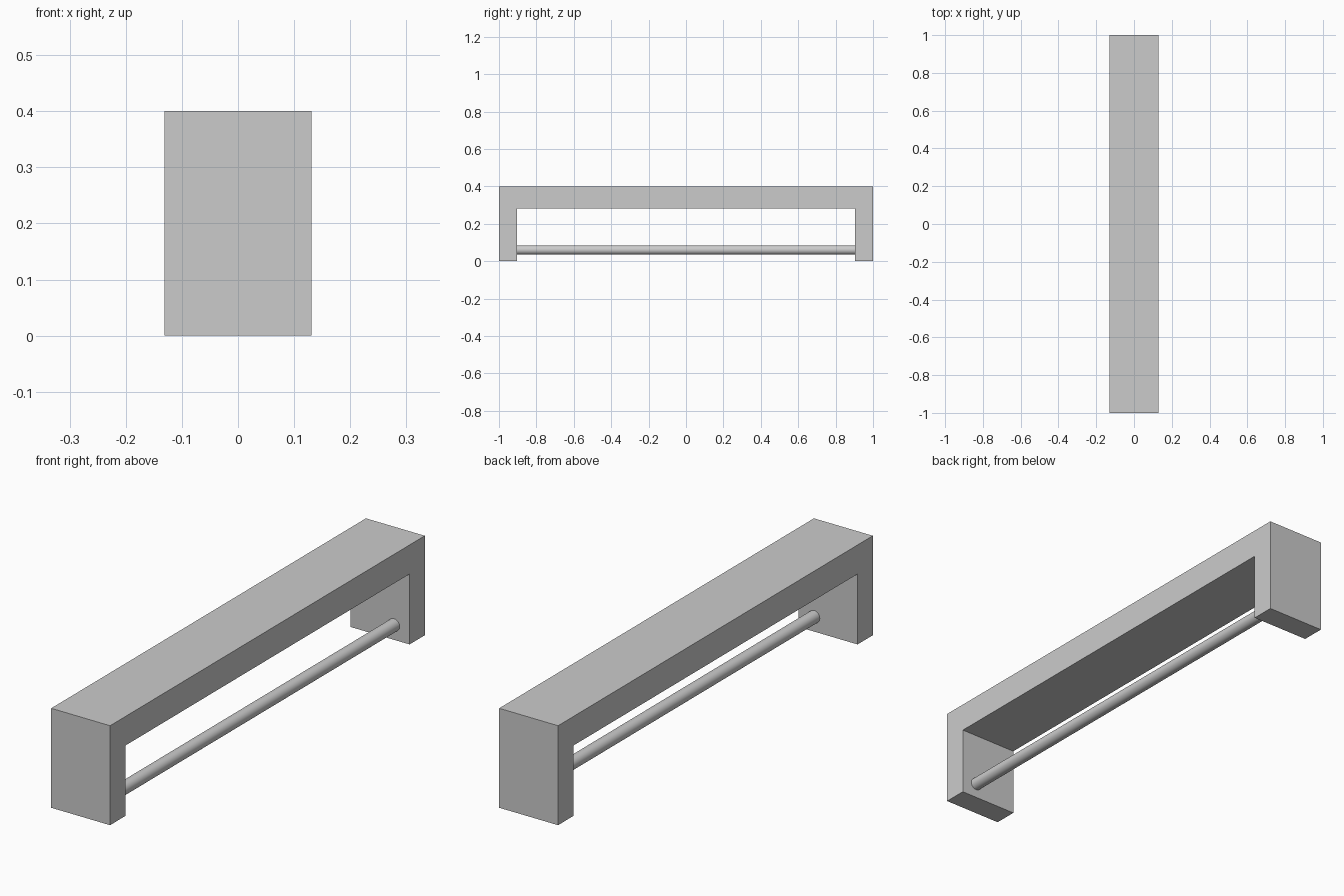
import bpy, bmesh, math

if "Cube" in bpy.data.objects:
    bpy.data.objects.remove(bpy.data.objects["Cube"])

HALF_W, HALF_L, HEIGHT = 0.131, 1.0, 0.4
LEG, UNDER = 0.097, 0.283          # leg thickness, underside of the beam

# Bench frame: U-shaped side profile extruded across the width
inner = HALF_L - LEG
half = [(inner, UNDER), (inner, 0), (HALF_L, 0), (HALF_L, HEIGHT)]
profile = half + [(-y, z) for y, z in reversed(half)]
bm = bmesh.new()
face = bm.faces.new([bm.verts.new((-HALF_W, y, z)) for y, z in profile])
ext = bmesh.ops.extrude_face_region(bm, geom=[face])
verts = [v for v in ext["geom"] if isinstance(v, bmesh.types.BMVert)]
bmesh.ops.translate(bm, verts=verts, vec=(2 * HALF_W, 0, 0))
bmesh.ops.recalc_face_normals(bm, faces=bm.faces)
mesh = bpy.data.meshes.new("bench_frame")
bm.to_mesh(mesh)
bm.free()
bpy.context.collection.objects.link(bpy.data.objects.new("bench_frame", mesh))

# Foot rail: round bar between the legs, offset towards +x
bpy.ops.mesh.primitive_cylinder_add(
    vertices=32, radius=0.025, depth=2 * inner + 0.004,
    location=(0.062, 0, 0.06), rotation=(math.pi / 2, 0, 0))
rail = bpy.context.object
rail.name = "foot_rail"
bpy.ops.object.shade_smooth_by_angle()
